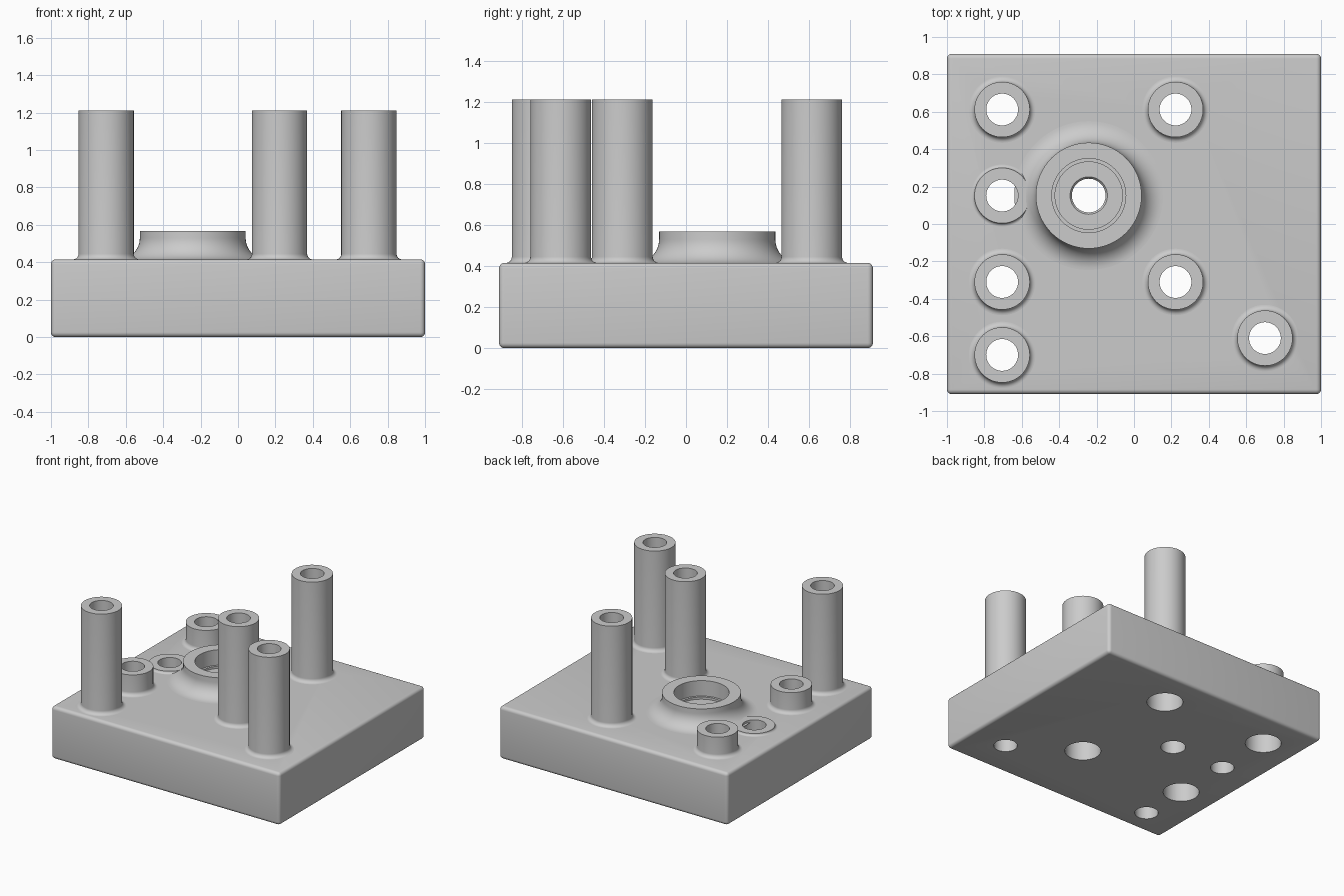
import bpy, bmesh, math

cube = bpy.data.objects.get("Cube")
if cube:
    bpy.data.objects.remove(cube, do_unlink=True)

TOP = 0.415          # plate top
BORE = 0.085         # through hole radius
POST = 0.148         # post radius
SEGS = 64

grey = bpy.data.materials.new("plain_grey")
grey.use_nodes = True
colour = (0.6, 0.6, 0.6, 1)
grey.diffuse_color = colour
grey.node_tree.nodes["Principled BSDF"].inputs["Base Color"].default_value = colour


def make_object(name, bm, location=(0, 0, 0)):
    mesh = bpy.data.meshes.new(name)
    bm.to_mesh(mesh)
    bm.free()
    mesh.materials.append(grey)
    obj = bpy.data.objects.new(name, mesh)
    obj.location = location
    bpy.context.collection.objects.link(obj)
    return obj


def smooth(obj):
    bpy.ops.object.select_all(action='DESELECT')
    obj.select_set(True)
    bpy.context.view_layer.objects.active = obj
    bpy.ops.object.shade_smooth_by_angle(angle=math.radians(30))


def lathe(name, profile, x, y):
    """Turn a list of (radius, height) points around the z axis."""
    bm = bmesh.new()
    verts = [bm.verts.new((r, 0, z)) for r, z in profile]
    edges = [bm.edges.new(pair) for pair in zip(verts, verts[1:])]
    bmesh.ops.spin(bm, geom=verts + edges, cent=(0, 0, 0), axis=(0, 0, 1),
                   angle=math.tau, steps=SEGS, use_duplicate=False)
    bmesh.ops.remove_doubles(bm, verts=bm.verts, dist=1e-5)
    bmesh.ops.recalc_face_normals(bm, faces=bm.faces)
    # Open tubes: make the highest flat ring point up
    top = max(bm.faces, key=lambda f: f.calc_center_median().z)
    if top.normal.z < 0:
        bmesh.ops.reverse_faces(bm, faces=bm.faces)
    return make_object(name, bm, (x, y, 0))


def base_fillet(radius, size, steps=8):
    """Concave arc from a vertical wall out to the plate."""
    arc = [math.pi / 2 * i / steps for i in range(steps + 1)]
    return [(radius + size * (1 - math.cos(a)), TOP + size * (1 - math.sin(a))) for a in arc]


# Posts: name, x, y, top height, counterbored from below
posts = [
    ("front_right_post", -0.705, -0.70, 1.21, False),
    ("front_left_post", 0.70, -0.61, 1.21, False),
    ("inner_front_post", 0.222, -0.31, 1.21, True),
    ("inner_back_post", 0.222, 0.612, 1.21, True),
    ("short_front_post", -0.705, -0.31, 0.58, True),
    ("short_back_post", -0.705, 0.612, 0.58, True),
    ("low_ring_post", -0.705, 0.152, 0.433, False),
]
HUB = (-0.242, 0.152)
cutters = []


def drill(x, y, radius, counterbore=None):
    profile = [(0, -0.1), (radius, -0.1), (radius, 0.6), (0, 0.6)]
    if counterbore:
        profile[1:2] = [(counterbore, -0.1), (counterbore, 0.25), (radius, 0.25)]
    cutters.append(lathe("hole_cutter", profile, x, y))


for name, x, y, height, wide in posts:
    size = min(0.03, height - TOP)
    profile = [(BORE, TOP), (BORE, height), (POST, height)] + base_fillet(POST, size)
    smooth(lathe(name, profile, x, y))
    drill(x, y, BORE, 0.13 if wide else None)

# Hub with a stepped recess and a wide flared foot
hub_profile = [(0.09, TOP), (0.1, 0.428), (0.18, 0.428), (0.18, 0.445), (0.198, 0.445),
               (0.198, 0.567), (0.283, 0.567)] + base_fillet(0.283, 0.115, 14)
smooth(lathe("hub", hub_profile, *HUB))
drill(*HUB, 0.09)

# Base plate with rounded edges and drilled holes
bm = bmesh.new()
bmesh.ops.create_cube(bm, size=1)
bmesh.ops.scale(bm, vec=(2, 1.82, TOP), verts=bm.verts)
bmesh.ops.translate(bm, vec=(0, 0, TOP / 2), verts=bm.verts)
bmesh.ops.bevel(bm, geom=bm.edges[:], offset=0.026, segments=5, profile=0.5, affect='EDGES')
plate = make_object("base_plate", bm)
bpy.context.view_layer.objects.active = plate
for cutter in cutters:
    cutter.hide_render = True
    mod = plate.modifiers.new("hole", 'BOOLEAN')
    mod.operation = 'DIFFERENCE'
    mod.solver = 'EXACT'
    mod.object = cutter
    bpy.ops.object.modifier_apply(modifier=mod.name)
for cutter in cutters:
    bpy.data.objects.remove(cutter, do_unlink=True)
smooth(plate)
